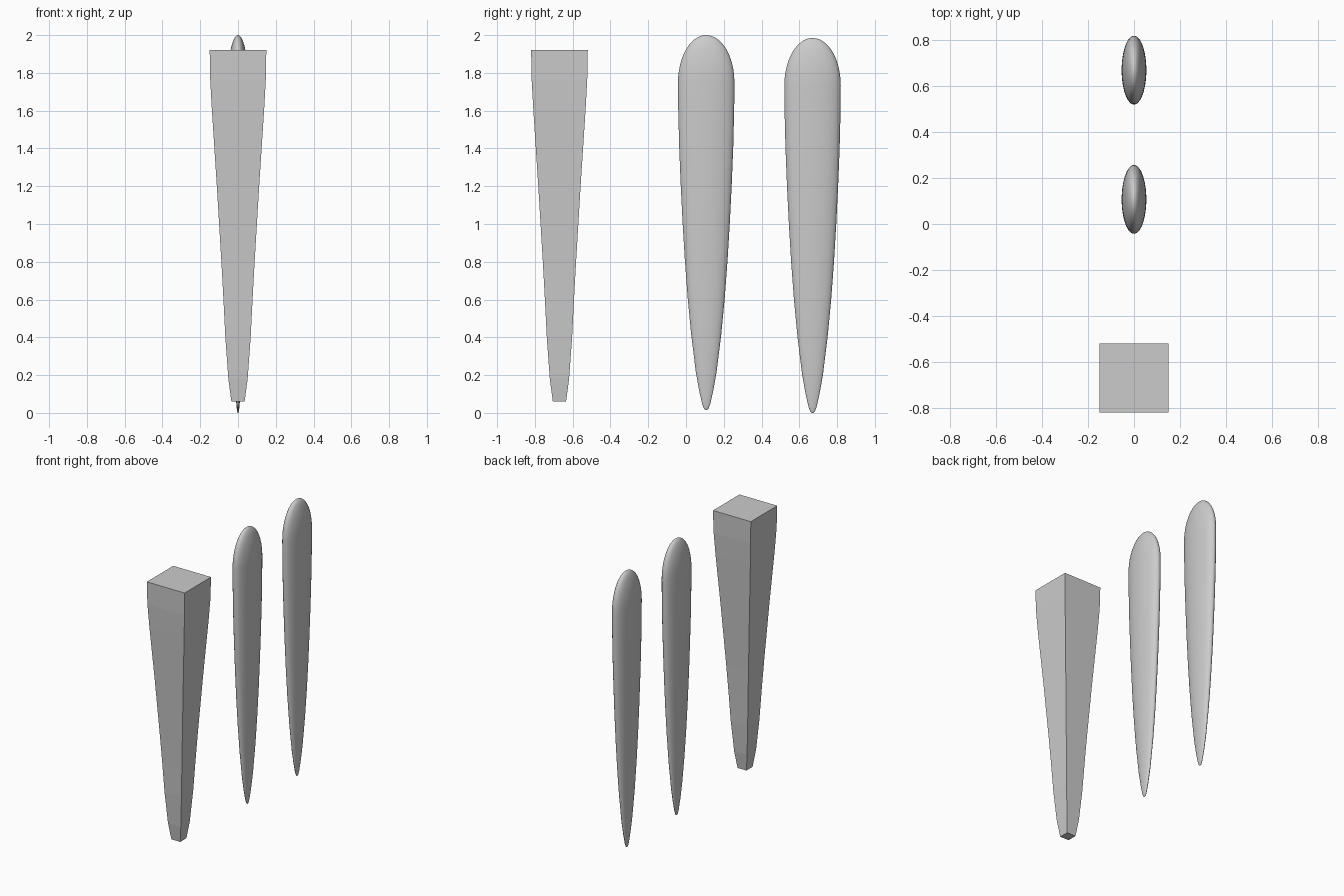
import bpy, bmesh, math

if "Cube" in bpy.data.objects:
    bpy.data.objects.remove(bpy.data.objects["Cube"])


def loft(name, y, rings, sides, smooth):
    """Skin closed rings (z, half width x, half width y) and cap both ends."""
    bm = bmesh.new()
    loops = []
    for z, rx, ry in rings:
        loop = []
        for i in range(sides):
            a = 2 * math.pi * (i + 0.5) / sides
            k = math.sqrt(2) if sides == 4 else 1
            loop.append(bm.verts.new((k * rx * math.cos(a), y + k * ry * math.sin(a), z)))
        loops.append(loop)
    for a, b in zip(loops, loops[1:]):
        for i in range(sides):
            j = (i + 1) % sides
            bm.faces.new((a[i], a[j], b[j], b[i]))
    bm.faces.new(loops[0][::-1])
    bm.faces.new(loops[-1])
    for f in bm.faces:
        f.smooth = smooth
    mesh = bpy.data.meshes.new(name)
    bm.to_mesh(mesh)
    bm.free()
    obj = bpy.data.objects.new(name, mesh)
    bpy.context.collection.objects.link(obj)
    return obj


# Square tapered post
post = [(0.06, 0.035), (0.18, 0.051), (0.4, 0.067), (0.6, 0.077), (0.8, 0.088),
        (1.0, 0.100), (1.2, 0.112), (1.4, 0.125), (1.6, 0.138), (1.76, 0.147), (1.92, 0.15)]
loft("square_post", -0.67, [(z, r, r) for z, r in post], 4, False)

# Flattened rounded blades: tapered body and elliptical dome
body = [(0.0, 0.003), (0.007, 0.012), (0.03, 0.021), (0.1, 0.037), (0.2, 0.055),
        (0.4, 0.080), (0.6, 0.099), (0.8, 0.114), (1.0, 0.126), (1.2, 0.136),
        (1.4, 0.144), (1.6, 0.149)]


def blade(name, y, z0):
    prof = [(z + z0, r) for z, r in body]
    for i in range(13):
        t = math.radians(89 * i / 12)
        prof.append((z0 + 1.735 + 0.25 * math.sin(t), 0.15 * math.cos(t)))
    loft(name, y, [(z, r * 0.36, r) for z, r in prof], 32, True)


blade("middle_blade", 0.107, 0.015)
blade("rear_blade", 0.67, 0.0)
